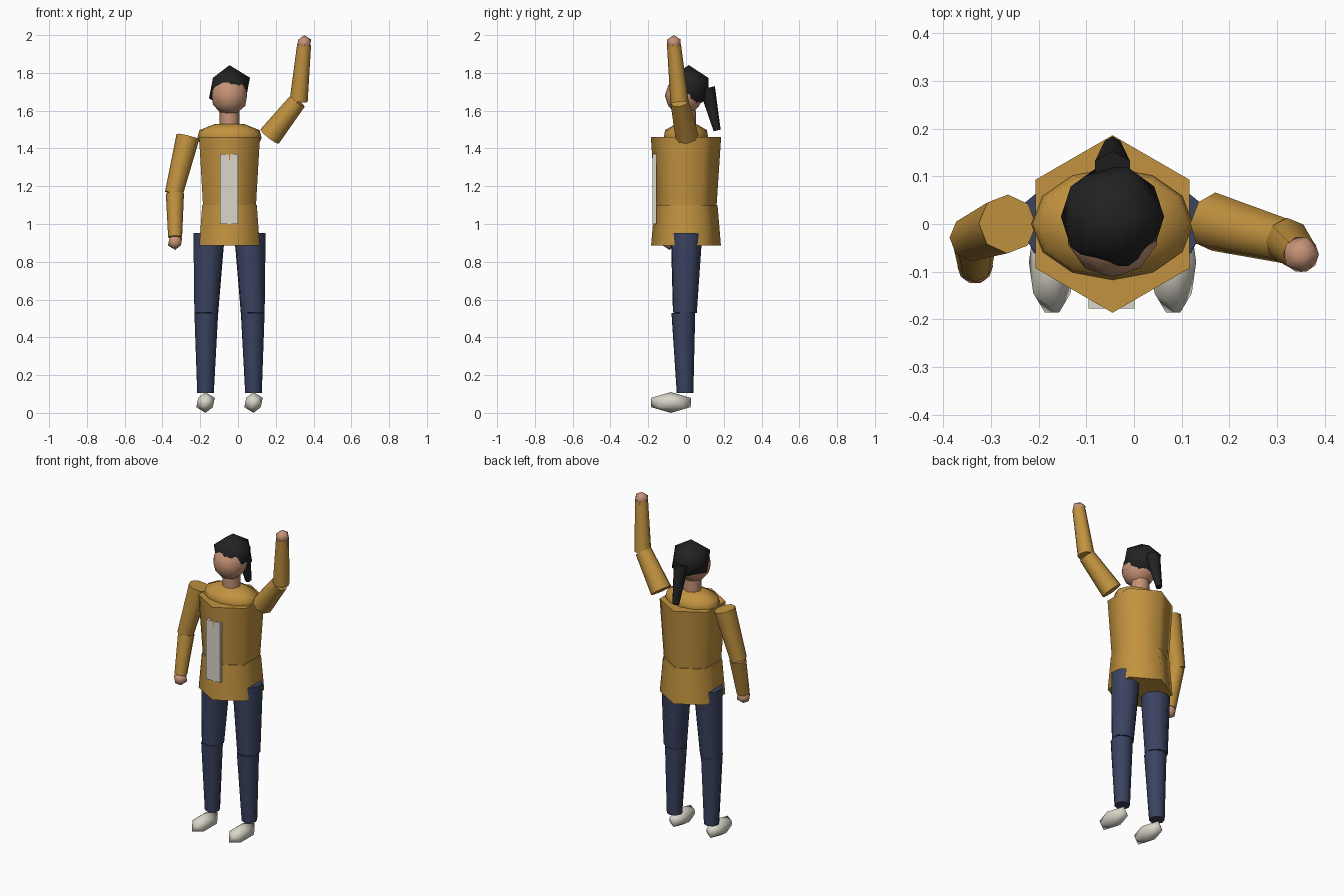
import bpy, bmesh, math
from mathutils import Vector, Matrix

if "Cube" in bpy.data.objects:
    bpy.data.objects.remove(bpy.data.objects["Cube"])

CX = -0.045  # body centre line


def mat(name, rgb):
    m = bpy.data.materials.new(name)
    m.diffuse_color = (*rgb, 1)
    m.use_nodes = True
    m.node_tree.nodes["Principled BSDF"].inputs["Base Color"].default_value = m.diffuse_color
    return m


GOLD = mat("mustard_cloth", (0.54, 0.29, 0.05))
NAVY = mat("navy_cloth", (0.042, 0.055, 0.117))
SKIN = mat("skin", (0.56, 0.29, 0.18))
BLACK = mat("black_hair", (0.016, 0.016, 0.017))
WHITE = mat("off_white", (0.70, 0.67, 0.59))


def finish(name, bm, material):
    bmesh.ops.recalc_face_normals(bm, faces=bm.faces)
    me = bpy.data.meshes.new(name)
    bm.to_mesh(me)
    bm.free()
    ob = bpy.data.objects.new(name, me)
    bpy.context.collection.objects.link(ob)
    me.materials.append(material)
    bpy.ops.object.select_all(action='DESELECT')
    ob.select_set(True)
    bpy.context.view_layer.objects.active = ob
    bpy.ops.object.shade_smooth_by_angle(angle=math.radians(65))
    return ob


def taper(name, a, b, ra, rb, material, sides=8):
    """Tapered prism from point a to point b."""
    a, b = Vector(a), Vector(b)
    d = b - a
    if abs(d.x) + abs(d.y) < 1e-6:
        rot = Matrix.Identity(4)
    else:
        rot = Vector((0, 0, 1)).rotation_difference(d.normalized()).to_matrix().to_4x4()
    bm = bmesh.new()
    bmesh.ops.create_cone(bm, cap_ends=True, segments=sides, radius1=ra, radius2=rb,
                          depth=d.length, matrix=Matrix.Translation((a + b) / 2) @ rot)
    return finish(name, bm, material)


def ball(name, centre, scale, material, detail=1):
    """Faceted ball stretched by scale."""
    bm = bmesh.new()
    bmesh.ops.create_icosphere(bm, subdivisions=detail, radius=1,
                               matrix=Matrix.Translation(centre) @ Matrix.Diagonal((*scale, 1)))
    return finish(name, bm, material)


def hex_body(name, z0, z1, r0, r1):
    """Six-sided trunk section with corners pointing front and back."""
    bm = bmesh.new()
    rings = [[bm.verts.new((CX + r * math.sin(i * math.pi / 3), r * math.cos(i * math.pi / 3), z))
              for i in range(6)] for z, r in ((z0, r0), (z1, r1))]
    for i in range(6):
        j = (i + 1) % 6
        bm.faces.new((rings[0][i], rings[0][j], rings[1][j], rings[1][i]))
    for ring in rings:
        bm.faces.new(ring)
    return finish(name, bm, GOLD)


# Trunk
hex_body("chest", 1.10, 1.46, 0.162, 0.186)
hex_body("hips", 0.885, 1.10, 0.185, 0.167)

# Rounded shoulder yoke
bm = bmesh.new()
N, rings = 12, []
for z, s in ((1.42, 0.9), (1.455, 1.0), (1.497, 0.94), (1.53, 0.45)):
    rings.append([bm.verts.new((CX + 0.17 * s * math.cos(2 * math.pi * i / N),
                                0.118 * s * math.sin(2 * math.pi * i / N), z)) for i in range(N)])
for lo, hi in zip(rings, rings[1:]):
    for i in range(N):
        j = (i + 1) % N
        bm.faces.new((lo[i], lo[j], hi[j], hi[i]))
bm.faces.new(rings[0])
bm.faces.new(rings[-1])
finish("shoulders", bm, GOLD)

# Front panel
bm = bmesh.new()
bmesh.ops.create_cube(bm, size=1, matrix=Matrix.Translation((-0.047, -0.167, 1.185))
                      @ Matrix.Diagonal((0.096, 0.02, 0.37, 1)))
finish("front_panel", bm, WHITE)

# Head, hair and ponytail
taper("neck", (CX, 0, 1.49), (CX, 0, 1.60), 0.052, 0.052, SKIN)
ball("head", (CX, -0.012, 1.68), (0.098, 0.1, 0.105), SKIN, 2)
ball("hair", (CX, 0.015, 1.72), (0.121, 0.121, 0.121), BLACK)
taper("ponytail", (CX, 0.112, 1.72), (CX, 0.165, 1.495), 0.042, 0.019, BLACK, 6)

# Arms: shoulder, elbow, wrist, hand
arms = {
    "lowered": ((-0.265, 0, 1.463), (-0.340, -0.03, 1.16), (-0.333, -0.085, 0.93), (-0.333, -0.088, 0.905)),
    "raised": ((0.167, 0.005, 1.463), (0.315, -0.035, 1.65), (0.350, -0.064, 1.95), (0.350, -0.064, 1.958)),
}
for side, (shoulder, elbow, wrist, hand) in arms.items():
    taper(side + "_upper_arm", shoulder, elbow, 0.062, 0.048, GOLD)
    lower = (elbow[0] + 0.006, elbow[1], elbow[2])
    taper(side + "_forearm", lower, wrist, 0.048, 0.037, GOLD)
    ball(side + "_hand", hand, (0.042, 0.042, 0.042), SKIN)

# Legs and shoes
for side, s in (("left", 1), ("right", -1)):
    taper(side + "_thigh", (CX + s * 0.108, 0.003, 0.95), (CX + s * 0.123, -0.006, 0.53), 0.087, 0.066, NAVY)
    taper(side + "_shin", (CX + s * 0.123, -0.014, 0.53), (CX + s * 0.127, -0.005, 0.105), 0.063, 0.044, NAVY)
    ball(side + "_shoe", (CX + s * 0.127, -0.08, 0.055), (0.054, 0.124, 0.055), WHITE)
